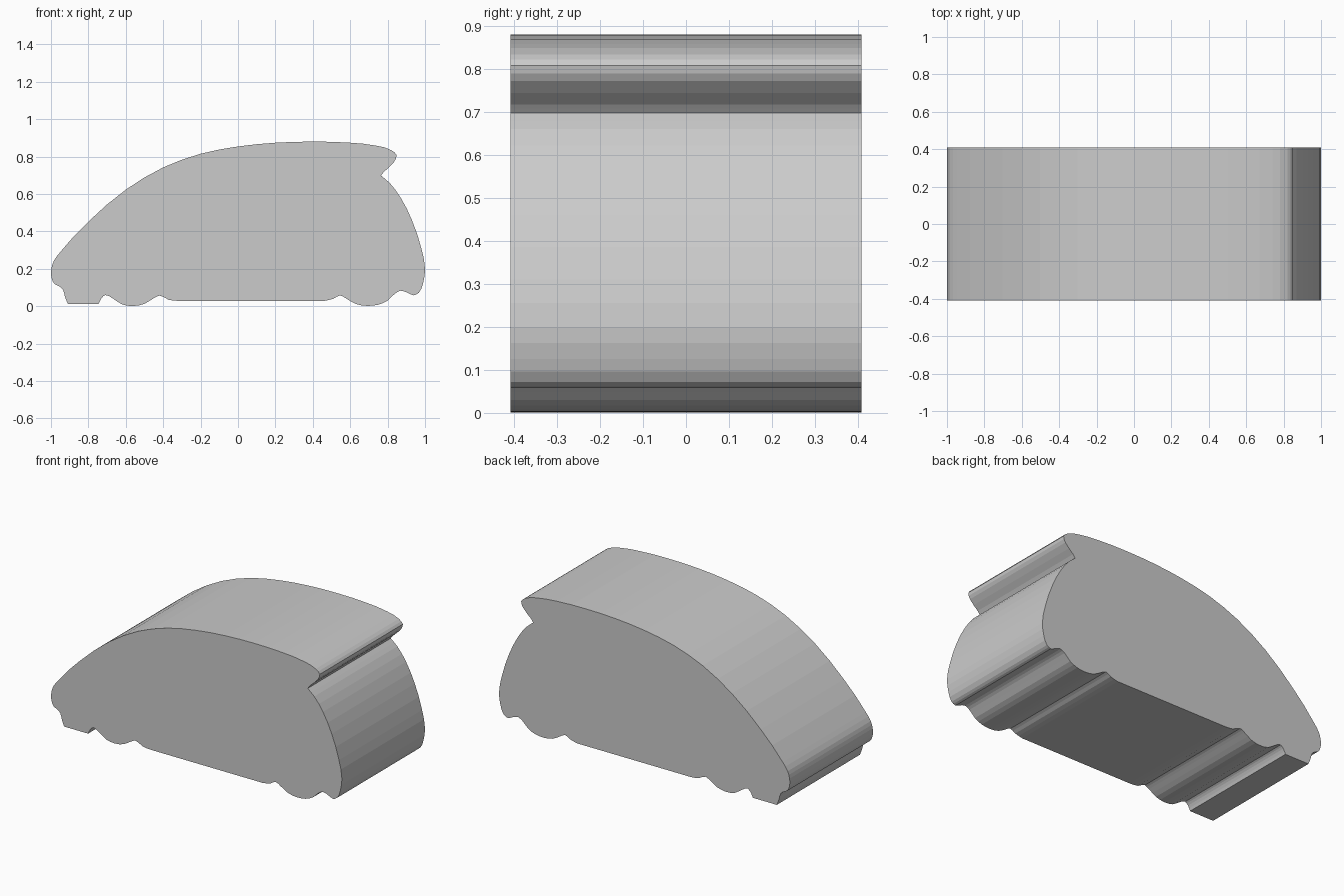
import bpy, bmesh
from mathutils import Vector

if "Cube" in bpy.data.objects:
    bpy.data.objects.remove(bpy.data.objects["Cube"])

HALF_WIDTH = 0.408
STEPS = 2

# Side silhouette as smooth runs; each run starts where the previous one ends
runs = [
    # nose, hood, roof and spoiler lip
    [(-0.91, 0.013), (-0.925, 0.05), (-0.937, 0.09), (-0.955, 0.106), (-0.98, 0.118), (-0.997, 0.15),
     (-0.998, 0.20), (-0.985, 0.242), (-0.95, 0.29), (-0.8, 0.452), (-0.6, 0.623),
     (-0.4, 0.742), (-0.2, 0.815), (0, 0.854), (0.2, 0.874), (0.4, 0.880),
     (0.6, 0.874), (0.74, 0.858), (0.82, 0.834), (0.848, 0.808), (0.835, 0.772),
     (0.78, 0.718), (0.765, 0.698)],
    # tail, rear bumper, rear wheel
    [(0.765, 0.698), (0.81, 0.66), (0.87, 0.58), (0.93, 0.46), (0.98, 0.31),
     (1.0, 0.20), (0.99, 0.125), (0.967, 0.072), (0.94, 0.058), (0.91, 0.07),
     (0.87, 0.083), (0.84, 0.068), (0.80, 0.03), (0.75, 0.008), (0.69, 0.002),
     (0.63, 0.012), (0.58, 0.04), (0.545, 0.058), (0.51, 0.04), (0.46, 0.028)],
    # flat underside
    [(0.46, 0.028), (-0.31, 0.028)],
    # front wheel and lower bumper
    [(-0.31, 0.028), (-0.37, 0.034), (-0.42, 0.057), (-0.45, 0.043), (-0.50, 0.013),
     (-0.56, 0.001), (-0.62, 0.010), (-0.67, 0.042), (-0.71, 0.06), (-0.73, 0.043),
     (-0.745, 0.013)],
    [(-0.745, 0.013), (-0.91, 0.013)],
]


def smooth_run(points):
    """Interpolate a run with a chord-weighted spline, leaving out its last point."""
    p = [Vector(q) for q in points]
    if len(p) == 2:
        return p[:1]
    d = [(b - a).length for a, b in zip(p, p[1:])]
    s = [(b - a) / l for a, b, l in zip(p, p[1:], d)]
    tangents = [s[0]]
    for i in range(1, len(p) - 1):
        tangents.append((s[i - 1] * d[i] + s[i] * d[i - 1]) / (d[i - 1] + d[i]))
    tangents.append(s[-1])
    out = []
    for i, l in enumerate(d):
        for k in range(STEPS):
            t = k / STEPS
            out.append(p[i] * (2*t**3 - 3*t**2 + 1) + p[i+1] * (3*t**2 - 2*t**3)
                       + tangents[i] * l * (t**3 - 2*t**2 + t)
                       + tangents[i+1] * l * (t**3 - t**2))
    return out


outline = [q for run in runs for q in smooth_run(run)]

# Car-shaped body: extrude the silhouette across the width
bm = bmesh.new()
side = bm.faces.new([bm.verts.new((q.x, -HALF_WIDTH, q.y)) for q in outline])
ext = bmesh.ops.extrude_face_region(bm, geom=[side], use_keep_orig=True)
moved = [v for v in ext["geom"] if isinstance(v, bmesh.types.BMVert)]
bmesh.ops.translate(bm, vec=(0, 2 * HALF_WIDTH, 0), verts=moved)
bmesh.ops.recalc_face_normals(bm, faces=bm.faces)
mesh = bpy.data.meshes.new("car_body")
bm.to_mesh(mesh)
bm.free()
body = bpy.data.objects.new("car_body", mesh)
bpy.context.collection.objects.link(body)
